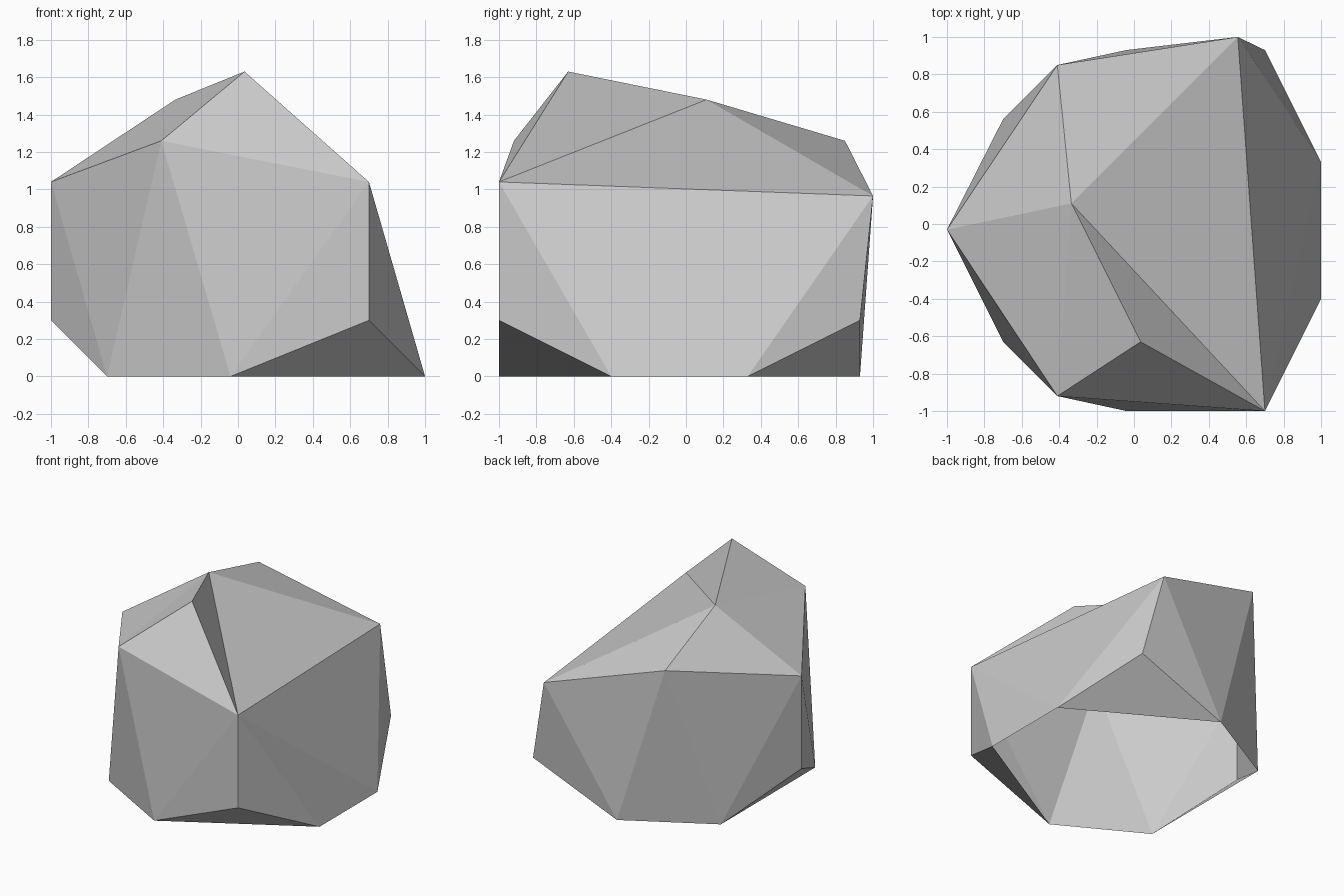
import bpy
import bmesh
from mathutils import Vector

cube = bpy.data.objects.get("Cube")
if cube:
    bpy.data.objects.remove(cube, do_unlink=True)

# Single stone colour
stone = bpy.data.materials.new("stone_grey")
stone.use_nodes = True
colour = (0.6, 0.6, 0.6, 1)
stone.diffuse_color = colour
stone.node_tree.nodes["Principled BSDF"].inputs["Base Color"].default_value = colour

bm = bmesh.new()


def point(x, y, z):
    return bm.verts.new((x, y, z))


# Footprint on the ground
for x, y in ((1, -0.4), (1, 0.33), (-0.04, 0.93), (-0.7, 0.56), (-0.7, -0.63), (-0.04, -1)):
    point(x, y, 0)

# Three lower corners that overhang the footprint
for x, y in ((0.7, -1), (0.7, 0.93), (-1, -0.03)):
    point(x, y, 0.3)

# Shoulders
front_left = point(0.7, -1, 1.04)
front_right = point(-0.41, -0.92, 1.26)
point(-1, -0.03, 1.04)
point(-0.41, 0.85, 1.26)
point(0.555, 1, 0.965)

# Crown
crown = point(-0.335, 0.11, 1.48)

# Chiselled body, left open underneath
bmesh.ops.convex_hull(bm, input=bm.verts[:])
under = [f for f in bm.faces if all(v.co.z < 0.01 for v in f.verts)]
bmesh.ops.delete(bm, geom=under, context='FACES')

# Front facet pulled up into the peak
facet = [f for f in bm.faces if set(f.verts) == {front_left, front_right, crown}]
peak = bmesh.ops.poke(bm, faces=facet)["verts"]
for v in peak:
    v.co = Vector((0.035, -0.63, 1.63))
bmesh.ops.recalc_face_normals(bm, faces=bm.faces[:])

mesh = bpy.data.meshes.new("rock")
bm.to_mesh(mesh)
bm.free()
mesh.materials.append(stone)
rock = bpy.data.objects.new("rock", mesh)
bpy.context.collection.objects.link(rock)
